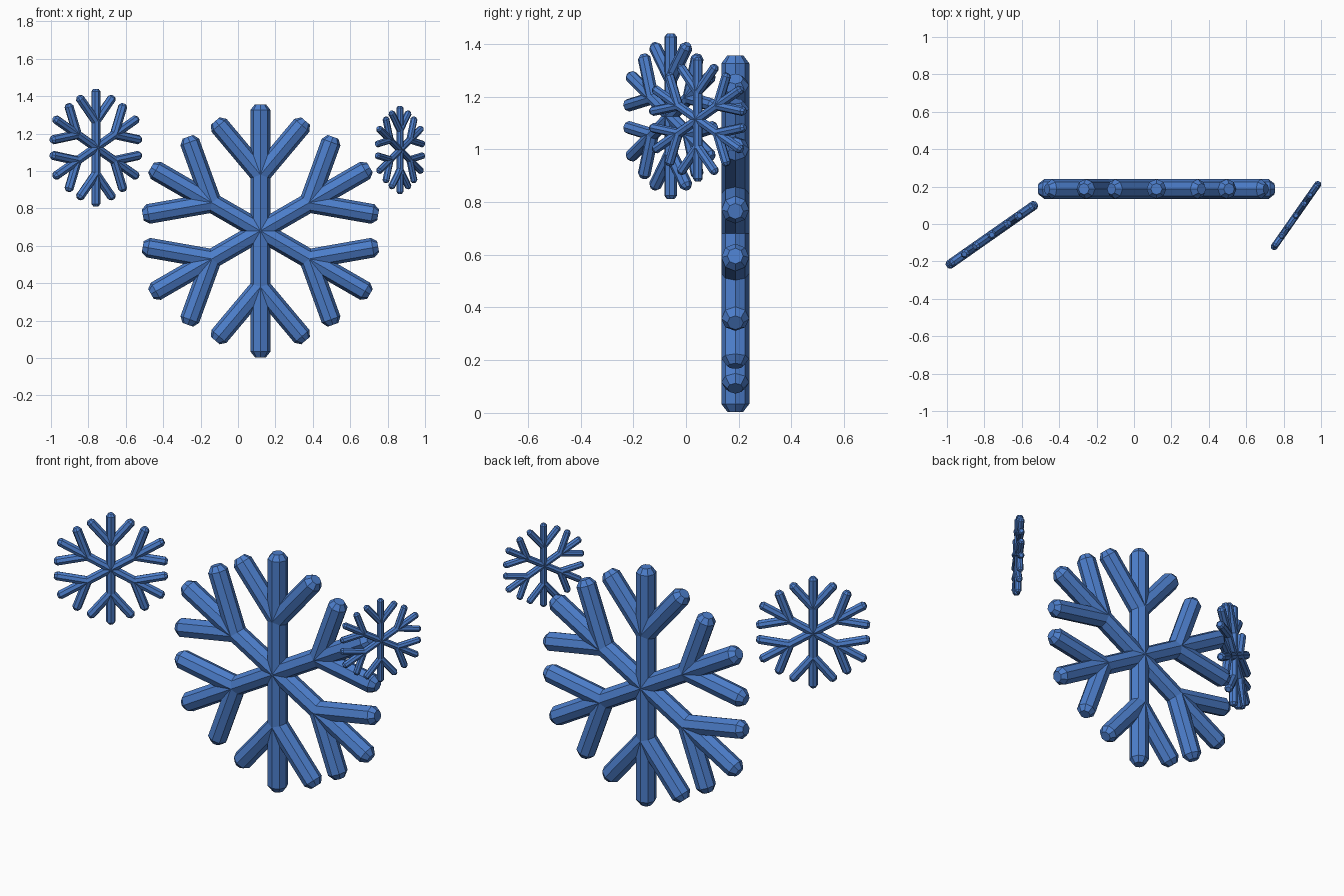
import bpy, bmesh, math
from mathutils import Matrix, Vector

cube = bpy.data.objects.get("Cube")
if cube:
    bpy.data.objects.remove(cube, do_unlink=True)

SIDES = 8          # cross-section of every bar, ridge facing front
RADIUS = 0.053     # bar thickness
TIP = 0.03         # length of the tapered tip
ARM = 0.676        # arm length from the centre
FORK = 0.30        # where the side branches leave an arm
BRANCH = 0.375     # branch length
SPREAD = math.radians(40)

# Single ice-blue colour
blue = bpy.data.materials.new("ice_blue")
blue.use_nodes = True
colour = (0.073, 0.209, 0.60, 1)
blue.diffuse_color = colour
blue.node_tree.nodes["Principled BSDF"].inputs["Base Color"].default_value = colour


def add_bar(bm, start, angle, length, taper_start=False):
    """Octagonal bar in the XZ plane, with a tapered far tip."""
    along = Vector((math.cos(angle), 0, math.sin(angle)))
    side = Vector((-math.sin(angle), 0, math.cos(angle)))
    front = Vector((0, -1, 0))
    stations = [(0, 1), (length - TIP, 1), (length, 0.57)]
    if taper_start:
        stations = [(0, 0.57), (TIP, 1)] + stations[1:]
    rings = []
    for dist, size in stations:
        ring = []
        for i in range(SIDES):
            a = 2 * math.pi * i / SIDES
            offset = (front * math.cos(a) + side * math.sin(a)) * RADIUS * size
            ring.append(bm.verts.new(start + along * dist + offset))
        rings.append(ring)
    for lower, upper in zip(rings, rings[1:]):
        for i in range(SIDES):
            j = (i + 1) % SIDES
            bm.faces.new((lower[i], lower[j], upper[j], upper[i]))
    bm.faces.new(rings[0][::-1])
    bm.faces.new(rings[-1])


# Snowflake mesh: three through bars and a pair of branches on each of six arms
bm = bmesh.new()
for k in range(6):
    angle = math.radians(30 + 60 * k)
    along = Vector((math.cos(angle), 0, math.sin(angle)))
    if k < 3:
        add_bar(bm, along * -ARM, angle, 2 * ARM, taper_start=True)
    for sign in (-1, 1):
        add_bar(bm, along * FORK, angle + sign * SPREAD, BRANCH)
bmesh.ops.recalc_face_normals(bm, faces=bm.faces)
flake = bpy.data.meshes.new("snowflake")
bm.to_mesh(flake)
bm.free()
flake.materials.append(blue)

# Three flakes: name, position, scale, turn about the vertical
for name, place, size, turn in (
    ("large_snowflake", (0.12, 0.187, 0.68), 1.0, 0),
    ("medium_snowflake", (-0.76, -0.058, 1.125), 0.465, 35),
    ("small_snowflake", (0.866, 0.045, 1.113), 0.348, 55),
):
    obj = bpy.data.objects.new(name, flake)
    obj.matrix_world = (Matrix.Translation(place)
                        @ Matrix.Rotation(math.radians(turn), 4, 'Z')
                        @ Matrix.Scale(size, 4))
    bpy.context.collection.objects.link(obj)
